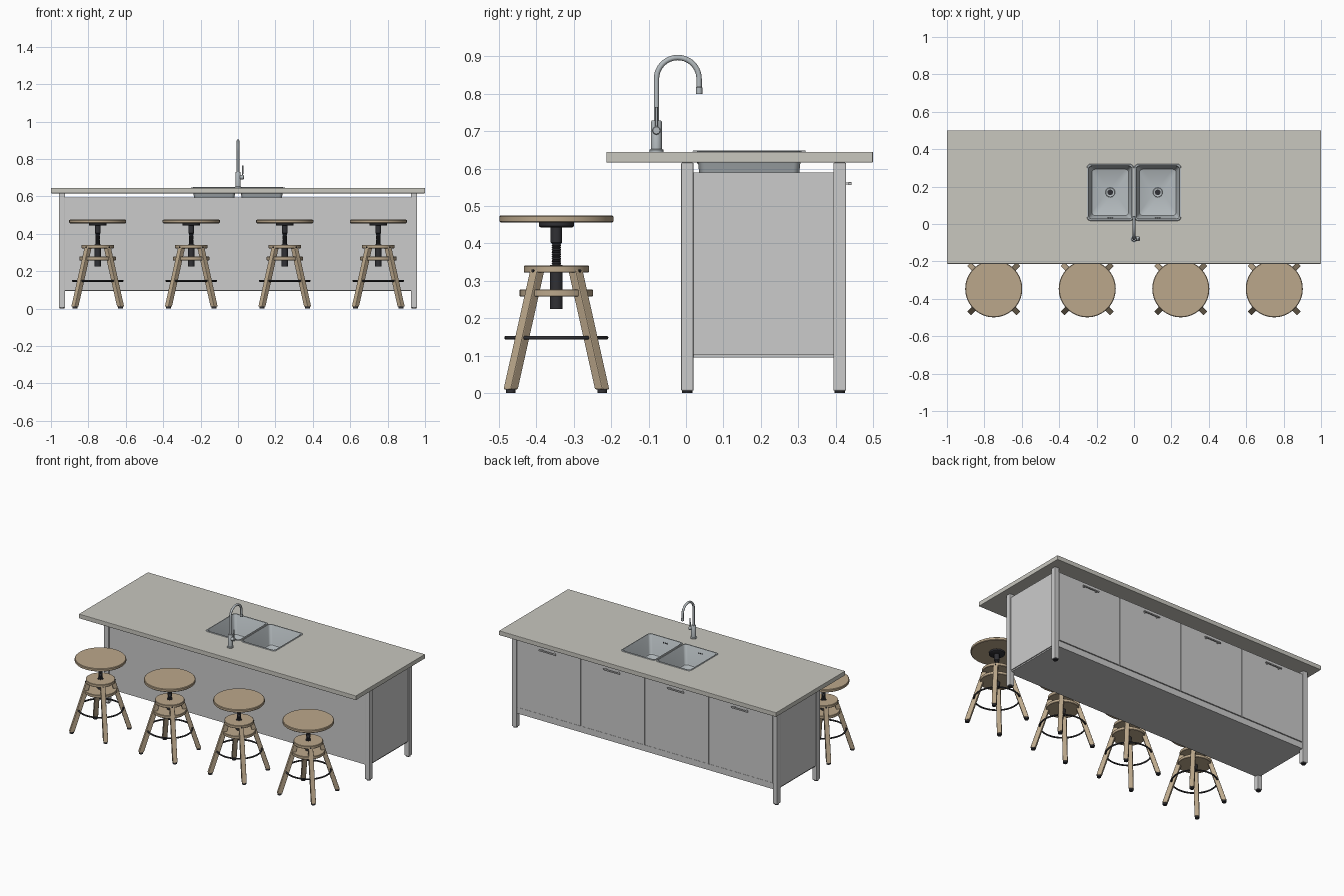
import bpy, bmesh, math
from mathutils import Matrix, Vector

if "Cube" in bpy.data.objects:
    bpy.data.objects.remove(bpy.data.objects["Cube"])


def mat(name, col):
    m = bpy.data.materials.new(name)
    m.diffuse_color = (*col, 1)
    m.use_nodes = True
    m.node_tree.nodes["Principled BSDF"].inputs["Base Color"].default_value = m.diffuse_color
    return m


WOOD = mat("wood", (0.50, 0.39, 0.26))
BLACK = mat("black", (0.03, 0.03, 0.035))
STONE = mat("stone", (0.58, 0.57, 0.52))
STEEL = mat("steel", (0.46, 0.50, 0.52))


def finish(name, bm, m=None, bevel=0, smooth=True):
    bmesh.ops.recalc_face_normals(bm, faces=bm.faces)
    me = bpy.data.meshes.new(name)
    bm.to_mesh(me)
    bm.free()
    ob = bpy.data.objects.new(name, me)
    bpy.context.collection.objects.link(ob)
    if m:
        me.materials.append(m)
    if bevel:
        b = ob.modifiers.new("bevel", "BEVEL")
        b.width, b.segments = bevel, 2
    if smooth:
        activate(ob)
        bpy.ops.object.shade_smooth_by_angle(angle=math.radians(35))
    return ob


def activate(ob):
    bpy.ops.object.select_all(action="DESELECT")
    ob.select_set(True)
    bpy.context.view_layer.objects.active = ob


def box(name, x, y, z, m=None, bevel=0):
    bm = bmesh.new()
    bmesh.ops.create_cube(bm, size=1)
    for v in bm.verts:
        v.co = [(a + b) / 2 + c * (b - a) for (a, b), c in zip((x, y, z), v.co)]
    return finish(name, bm, m, bevel, False)


def lathe(name, profile, loc, m=None, n=32, rot=None):
    """Revolve (radius, z) points about z, capping both ends."""
    bm = bmesh.new()
    rings = [[bm.verts.new((r * math.cos(2 * math.pi * i / n), r * math.sin(2 * math.pi * i / n), z))
              for i in range(n)] for r, z in profile]
    skin(bm, rings)
    bm.faces.new(rings[0])
    bm.faces.new(rings[-1])
    bm.transform(Matrix.Translation(loc) @ (rot or Matrix()))
    return finish(name, bm, m)


def skin(bm, rings):
    for a, b in zip(rings, rings[1:]):
        for i in range(len(a)):
            j = (i + 1) % len(a)
            bm.faces.new((a[i], a[j], b[j], b[i]))


def tube(name, pts, r, m, cyclic=False):
    cu = bpy.data.curves.new(name, "CURVE")
    cu.dimensions, cu.bevel_depth, cu.bevel_resolution, cu.use_fill_caps = "3D", r, 4, True
    s = cu.splines.new("POLY")
    s.points.add(len(pts) - 1)
    for p, q in zip(s.points, pts):
        p.co = (*q, 1)
    s.use_cyclic_u = cyclic
    ob = bpy.data.objects.new(name, cu)
    bpy.context.collection.objects.link(ob)
    cu.materials.append(m)
    activate(ob)
    bpy.ops.object.convert(target="MESH")
    bpy.ops.object.shade_smooth_by_angle(angle=math.radians(40))
    return ob


def rounded(cx, cy, hx, hy, r, k=5):
    """Corner-rounded rectangle as a list of points."""
    pts = []
    for c, (sx, sy) in enumerate(((1, 1), (-1, 1), (-1, -1), (1, -1))):
        for i in range(k + 1):
            a = math.pi / 2 * (c + i / k)
            pts.append((cx + sx * (hx - r) + r * math.cos(a), cy + sy * (hy - r) + r * math.sin(a)))
    return pts


# Countertop with two sink openings
TOP = 0.645
SINKS = (-0.127, 0.127)
SY = 0.169
counter = box("countertop", (-1, 1), (-0.213, 0.5), (0.616, TOP), STONE, 0.003)
for cx in SINKS:
    bm = bmesh.new()
    rings = [[bm.verts.new((x, y, z)) for x, y in rounded(cx, SY, 0.119, 0.146, 0.018)] for z in (0.5, 0.7)]
    skin(bm, rings)
    bm.faces.new(rings[0])
    bm.faces.new(rings[1])
    cutter = finish("sink_cutter", bm, smooth=False)
    cutter.hide_render = True
    mod = counter.modifiers.new("hole", "BOOLEAN")
    mod.object, mod.operation, mod.solver = cutter, "DIFFERENCE", "EXACT"
activate(counter)
for mod in list(counter.modifiers):
    bpy.ops.object.modifier_apply(modifier=mod.name)
for ob in [o for o in bpy.data.objects if o.name.startswith("sink_cutter")]:
    bpy.data.objects.remove(ob)

# Sink basins, drains and overflow holes
for cx in SINKS:
    bm = bmesh.new()
    levels = [(0.125, 0.152, 0.02, TOP + 0.001), (0.123, 0.150, 0.02, TOP + 0.004),
              (0.117, 0.143, 0.018, TOP + 0.004), (0.114, 0.140, 0.017, TOP),
              (0.102, 0.128, 0.017, 0.535), (0.098, 0.124, 0.017, 0.527),
              (0.092, 0.118, 0.017, 0.524), (0.024, 0.024, 0.0239, 0.516)]
    rings = [[bm.verts.new((x, y, z)) for x, y in rounded(cx, SY, hx, hy, r)] for hx, hy, r, z in levels]
    skin(bm, rings)
    bm.faces.new(rings[-1])
    basin = finish("sink_basin", bm, STEEL)
    lathe("drain", [(0.016, 0.47), (0.024, 0.505), (0.026, 0.517), (0.024, 0.520), (0.018, 0.518)],
          (cx, SY, 0), STEEL, 24)
    lathe("drain_strainer", [(0.015, 0.516), (0.015, 0.5195)], (cx, SY, 0), BLACK, 16)
    for dx in (-0.012, 0, 0.012):
        lathe("overflow_hole", [(0.004, -0.002), (0.004, 0.002)], (cx + dx, SY - 0.137, 0.618),
              BLACK, 10, Matrix.Rotation(math.pi / 2, 4, "X"))

# Faucet: body, arched spout, nozzle, side lever
FY = -0.079
lathe("faucet_body", [(0.019, TOP), (0.019, 0.650), (0.0145, 0.653), (0.0145, 0.725), (0.012, 0.729)],
      (0, FY, 0), STEEL)
arch = [(0, -0.022 - 0.057 * math.cos(math.pi * i / 20), 0.84 + 0.057 * math.sin(math.pi * i / 20)) for i in range(21)]
tube("faucet_spout", [(0, FY, 0.72)] + arch + [(0, 0.035, 0.805)], 0.0072, STEEL)
lathe("faucet_nozzle", [(0.0085, 0.80), (0.0085, 0.817), (0.007, 0.819)], (0, 0.035, 0), STEEL, 20)
lathe("lever_hub", [(0.0115, 0.01), (0.0115, 0.029), (0.009, 0.032)], (0, FY, 0.702), STEEL, 24,
      Matrix.Rotation(math.pi / 2, 4, "Y"))
tube("faucet_lever", [(0.024, FY, 0.702), (0.026, FY, 0.765)], 0.0035, STEEL)

# Cabinet legs with black feet
for s in (-1, 1):
    x = sorted((s * 0.925, s * 0.958))
    for y in ((-0.013, 0.02), (0.394, 0.428)):
        box("cabinet_leg", x, y, (0.006, 0.616), None, 0.003)
        lathe("cabinet_foot", [(0.014, 0), (0.014, 0.007)], (sum(x) / 2, sum(y) / 2, 0), BLACK, 20)
    box("side_panel", sorted((s * 0.935, s * 0.951)), (0.02, 0.394), (0.103, 0.59))

# Cabinet body
box("front_panel", (-0.925, 0.925), (-0.006, 0.01), (0.097, 0.594))
box("bottom_panel", (-0.945, 0.945), (0.01, 0.405), (0.095, 0.103))
box("back_rail", (-0.925, 0.925), (0.395, 0.42), (0.095, 0.135))

# Four doors with bar handles
W = 1.85 / 4
for i in range(4):
    cx = -0.925 + W * (i + 0.5)
    box("door", (cx - W / 2 + 0.002, cx + W / 2 - 0.002), (0.405, 0.424), (0.138, 0.592))
    box("handle_bar", (cx - 0.06, cx + 0.06), (0.434, 0.443), (0.556, 0.564), None, 0.002)
    for dx in (-0.045, 0.045):
        box("handle_post", (cx + dx - 0.004, cx + dx + 0.004), (0.42, 0.436), (0.557, 0.563))


# Screw-adjustable stool
def stool(cx):
    loc = Vector((cx, -0.3465, 0))
    lathe("stool_seat", [(0.149, 0.456), (0.1525, 0.459), (0.1525, 0.472), (0.149, 0.475)], loc, WOOD, 64)
    lathe("seat_plate", [(0.042, 0.443), (0.047, 0.446), (0.047, 0.457)], loc, BLACK)
    screw = [(0.017, 0.225), (0.017, 0.343), (0.011, 0.343)]
    for i in range(9):
        screw += [(0.013, 0.347 + i * 0.006), (0.0105, 0.350 + i * 0.006)]
    lathe("seat_screw", screw + [(0.0155, 0.403), (0.0155, 0.445)], loc, BLACK, 24)
    lathe("upper_disc", [(0.085, 0.322), (0.087, 0.324), (0.087, 0.339), (0.085, 0.341)], loc, WOOD, 48)
    lathe("lower_disc", [(0.096, 0.258), (0.098, 0.260), (0.098, 0.275), (0.096, 0.277)], loc, WOOD, 48)
    ring = [loc + Vector((0.134 * math.cos(a), 0.134 * math.sin(a), 0.148))
            for a in (2 * math.pi * i / 48 for i in range(48))]
    tube("foot_ring", ring, 0.005, BLACK, True)
    for k in range(4):
        turn = Matrix.Translation(loc) @ Matrix.Rotation(math.pi / 4 + k * math.pi / 2, 4, "Z")
        # Splayed square leg
        bm = bmesh.new()
        bmesh.ops.create_cube(bm, size=1)
        for v in bm.verts:
            up = v.co.z > 0
            v.co = ((0.071 if up else 0.173) + v.co.x * 0.029, v.co.y * 0.028, 0.332 if up else 0.01)
        bm.transform(turn)
        finish("stool_leg", bm, WOOD, 0.003, False)
        lathe("stool_foot", [(0.013, 0), (0.013, 0.011)], turn @ Vector((0.173, 0, 0)), BLACK, 16)
        rot = Matrix.Rotation(math.pi / 4 + k * math.pi / 2, 4, "Z") @ Matrix.Rotation(math.pi / 2, 4, "Y")
        lathe("leg_bolt", [(0.004, -0.004), (0.004, 0.003)], turn @ Vector((0.088, 0, 0.327)), BLACK, 10, rot)


for x in (-0.75, -0.25, 0.25, 0.75):
    stool(x)
